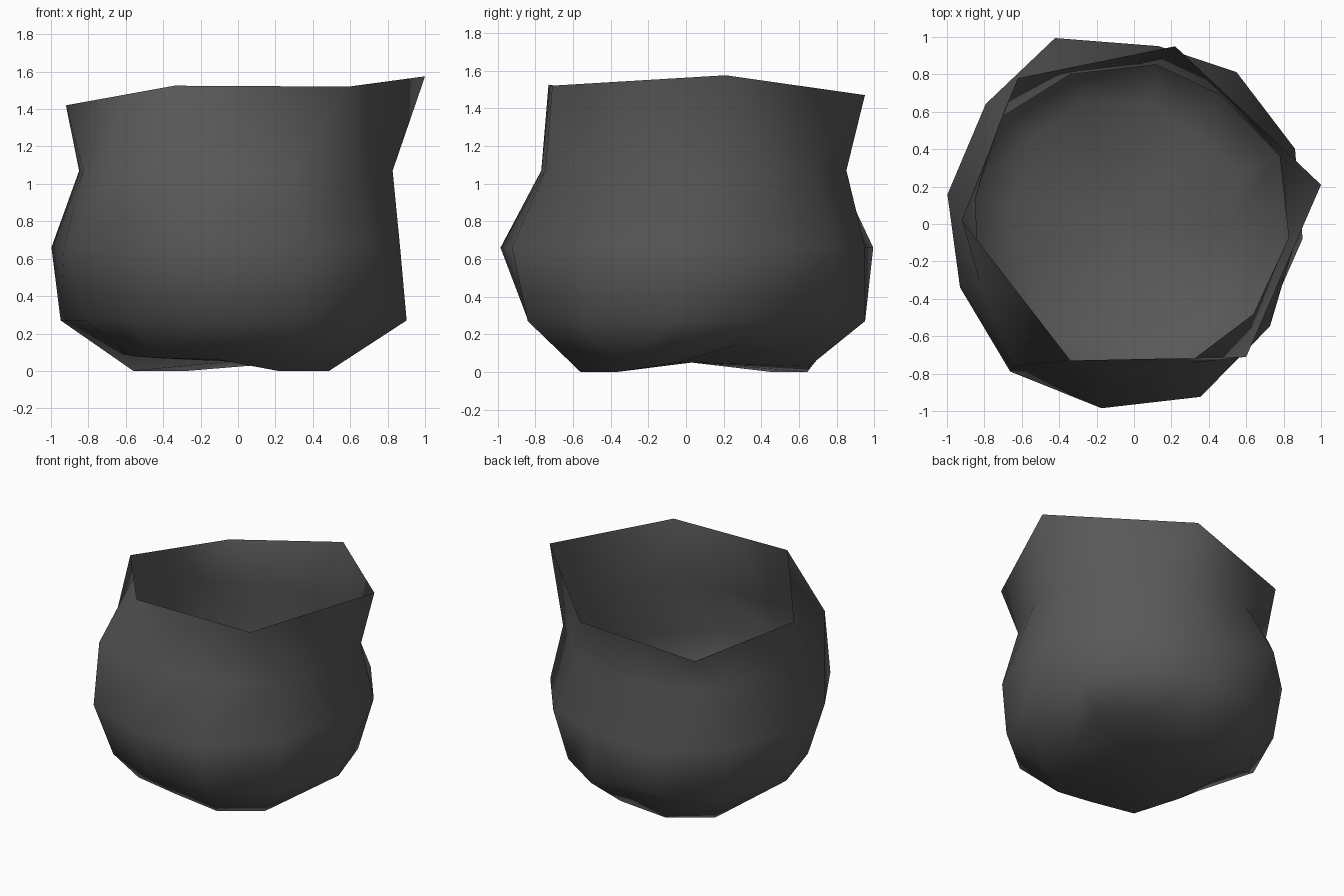
import bpy
import bmesh
from math import cos, sin, radians
from mathutils import Vector

# Remove the default cube
default_cube = bpy.data.objects.get("Cube")
if default_cube:
    bpy.data.objects.remove(default_cube, do_unlink=True)

# Uneven directions shared by all wall rings
ANGLES = (25, 56, 82, 113, 141, 171, 200, 230, 260, 291, 323, 355)
SIDES = len(ANGLES)


def make_material(name, color):
    material = bpy.data.materials.new(name)
    material.use_nodes = True
    material.diffuse_color = color
    for node in material.node_tree.nodes:
        if node.type == "BSDF_PRINCIPLED":
            node.inputs["Base Color"].default_value = color
            node.inputs["Roughness"].default_value = 0.8
    return material


def ring_points(radii, heights):
    """Place one uneven ring of points around the vertical axis."""
    points = []
    for angle, radius, height in zip(ANGLES, radii, heights):
        direction = Vector((cos(radians(angle)), sin(radians(angle)), 0))
        points.append(direction * radius + Vector((0, 0, height)))
    return points


def with_midpoints(corners):
    """Split every straight edge of a closed loop in half."""
    points = []
    for i, corner in enumerate(corners):
        following = corners[(i + 1) % len(corners)]
        points += [corner, (corner + following) / 2]
    return points


def level(height):
    return [height] * SIDES


# Rim: six uneven corners joined by straight edges
rim_corners = [Vector(corner) for corner in (
    (1, .21, 1.575), (.22, .95, 1.47), (-.62, .78, 1.33),
    (-.92, .02, 1.42), (-.34, -.73, 1.525), (.6, -.71, 1.52))]

# Wall profile: hand-shaped radii for the neck, belly, lower curve and base
neck_radii = (.86, .83, .86, .87, .91, .86, .88, .99, .78, .8, .8, .83)
belly_radii = (.95, .98, .96, 1.08, 1.02, 1.01, .99, 1.03, 1, .99, .91, .87)
lower_radii = (.84, .87, .96, .93, .96, .96, .87, .89, .85, .9, .88, .905)
base_radii = (.62, .58, .66, .7, .72, .64, .61, .71, .61, .6, .61, .51)
base_heights = (.14, .1, .03, 0, 0, .11, .08, .07, .06, 0, 0, .05)

# Neck is pulled up at one corner
neck_heights = level(1.07)
neck_heights[7] = 1.13

rings = [
    ring_points(base_radii, base_heights),
    ring_points(lower_radii, level(.27)),
    ring_points(belly_radii, level(.66)),
    ring_points(neck_radii, neck_heights),
    with_midpoints(rim_corners),
]

# Bowl: bridge the rings into one thin open shell
bm = bmesh.new()
loops = [[bm.verts.new(point) for point in ring] for ring in rings]
for below, above in zip(loops, loops[1:]):
    for i in range(SIDES):
        j = (i + 1) % SIDES
        bm.faces.new((below[i], below[j], above[j], above[i]))

# Base: a fan around a slightly raised middle
middle = bm.verts.new((-.04, .03, .05))
for i in range(SIDES):
    bm.faces.new((middle, loops[0][(i + 1) % SIDES], loops[0][i]))

for face in bm.faces:
    face.smooth = True

mesh = bpy.data.meshes.new("bowl")
bm.to_mesh(mesh)
bm.free()
mesh.materials.append(make_material("dark grey", (.1, .1, .1, 1)))
bowl = bpy.data.objects.new("bowl", mesh)
bpy.context.collection.objects.link(bowl)
